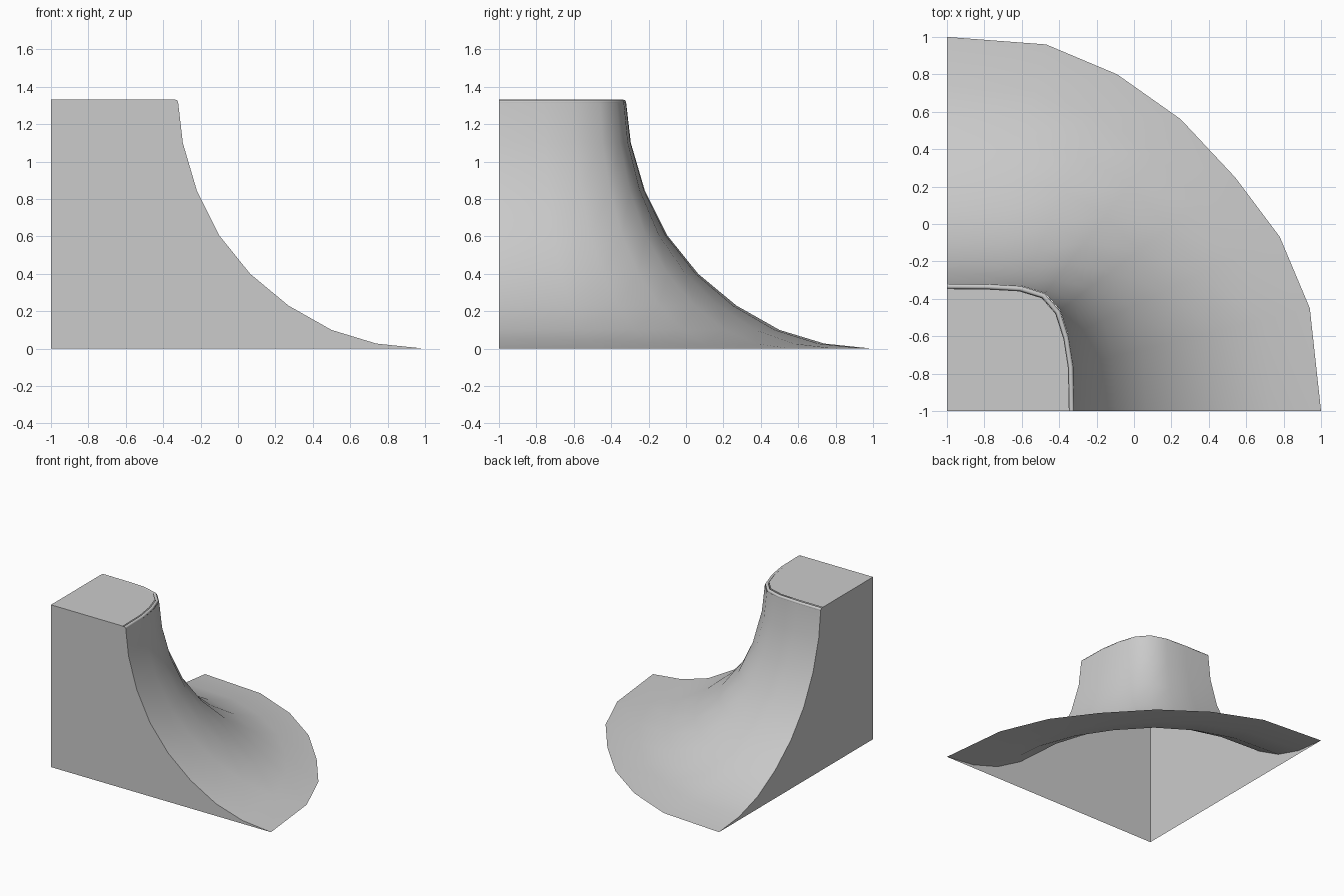
import bpy
from mathutils import Vector

if "Cube" in bpy.data.objects:
    bpy.data.objects.remove(bpy.data.objects["Cube"])

TOP = 1.333
# Ramp section: (distance from inner to outer edge, height)
xs_z = [(-0.32, 1.315), (-0.295, 1.1), (-0.22, 0.845), (-0.1, 0.605), (0.065, 0.4),
        (0.27, 0.23), (0.5, 0.1), (0.74, 0.027), (1.0, 0.0)]
# Plan of the top edge and of the ground edge, back-left to front-right
inner = [(-1, -0.32), (-0.78, -0.322), (-0.6, -0.332), (-0.475, -0.37),
         (-0.395, -0.46), (-0.35, -0.6), (-0.325, -0.76), (-0.32, -1)]
outer = [(-1, 1), (-0.47, 0.96), (-0.09, 0.8), (0.25, 0.56),
         (0.54, 0.25), (0.78, -0.07), (0.94, -0.45), (1, -1)]


def make_mesh(name, verts, faces):
    me = bpy.data.meshes.new(name)
    me.from_pydata(verts, [], faces)
    ob = bpy.data.objects.new(name, me)
    bpy.context.collection.objects.link(ob)
    return ob


def inset(p, k):
    # Pull a plan point toward the back corner of the block
    return (-1 + (p[0] + 1) * k, -1 + (p[1] + 1) * k)


# Curved riding surface, blended from the top edge to the ground edge
rows = len(xs_z)
verts = []
for a, b in zip(inner, outer):
    for x, z in xs_z:
        p = Vector(a).lerp(Vector(b), (x + 0.32) / 1.32)
        verts.append((p.x, p.y, z))
faces = []
for i in range(len(inner) - 1):
    for j in range(rows - 1):
        a, b = i * rows + j, (i + 1) * rows + j
        faces.append((a, b, b + 1, a + 1))
ramp = make_mesh("ramp_surface", verts, faces)
for poly in ramp.data.polygons:
    poly.use_smooth = True

# Two flat side walls with the ramp section as their edge (open underneath)
section = [(-1, 0)] + xs_z[::-1] + [(-0.334, TOP - 0.002), (-0.345, TOP), (-1, TOP)]
n = len(section)
make_mesh("front_wall", [(u, -1, z) for u, z in section], [tuple(range(n))])
make_mesh("left_wall", [(-1, u, z) for u, z in section], [tuple(reversed(range(n)))])

# Flat deck on top
deck = [inset(p, 0.962) for p in inner][::-1] + [(-1, -1)]
make_mesh("deck", [(x, y, TOP) for x, y in deck], [tuple(range(len(deck)))])

# Coping rail along the deck edge
cu = bpy.data.curves.new("coping_rail", "CURVE")
cu.dimensions = "3D"
cu.bevel_depth = 0.014
cu.bevel_resolution = 1
cu.use_fill_caps = True
sp = cu.splines.new("POLY")
sp.points.add(len(inner) - 1)
for pt, p in zip(sp.points, inner):
    pt.co = (*inset(p, 0.98), TOP - 0.015, 1)
bpy.context.collection.objects.link(bpy.data.objects.new("coping_rail", cu))
